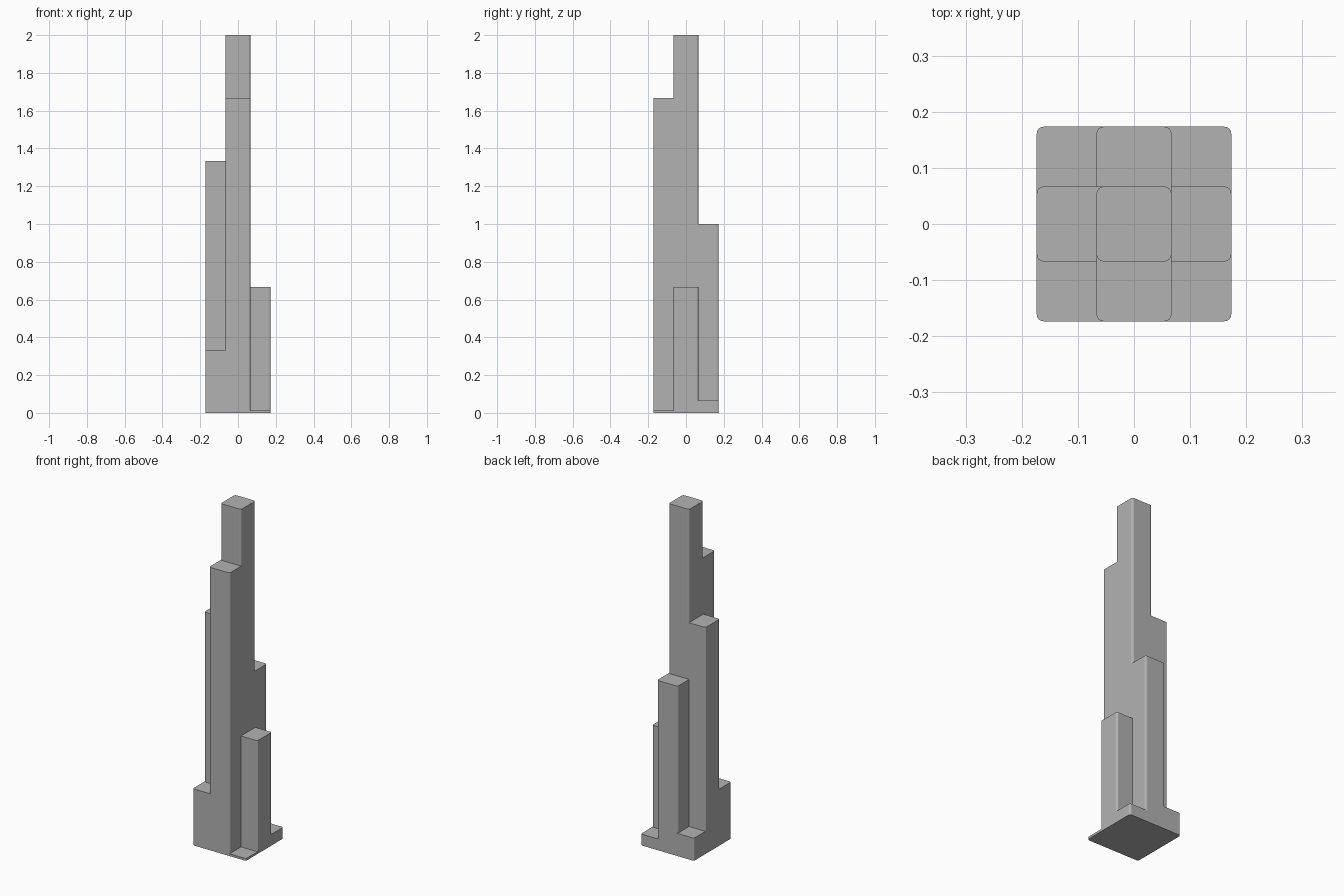
import bpy
import bmesh

cube = bpy.data.objects.get("Cube")
if cube:
    bpy.data.objects.remove(cube, do_unlink=True)

# One plain grey for the whole tower cluster
grey = bpy.data.materials.new("plain grey")
grey.use_nodes = True
colour = (0.45, 0.45, 0.45, 1)
grey.diffuse_color = colour
grey.node_tree.nodes["Principled BSDF"].inputs["Base Color"].default_value = colour

UNIT = 2 / 30       # height of one storey
WIDTH = 2 * UNIT    # side of each column
PITCH = 1.6 * UNIT  # columns overlap their neighbours
RADIUS = 0.012      # rounding of the vertical edges


def column(name, col, row, storeys):
    """Square column standing on the ground, with rounded vertical edges."""
    height = storeys * UNIT
    bm = bmesh.new()
    bmesh.ops.create_cube(bm, size=1)
    bmesh.ops.scale(bm, vec=(WIDTH, WIDTH, height), verts=bm.verts)
    bmesh.ops.translate(bm, vec=(0, 0, height / 2), verts=bm.verts)
    upright = [e for e in bm.edges
               if abs(e.verts[0].co.z - e.verts[1].co.z) > height / 2]
    bmesh.ops.bevel(bm, geom=upright, offset=RADIUS, segments=4,
                    profile=0.5, affect='EDGES')
    mesh = bpy.data.meshes.new(name)
    bm.to_mesh(mesh)
    bm.free()
    mesh.materials.append(grey)
    obj = bpy.data.objects.new(name, mesh)
    obj.location = (col * PITCH, row * PITCH, 0)
    bpy.context.collection.objects.link(obj)


# Storeys of each column, rows from front to back, columns from -x to +x
layout = {
    "front": (5, 25, 0.2),
    "middle": (20, 30, 10),
    "back": (2, 15, 1),
}
sides = ("right", "centre", "left")
for row, (row_name, storeys) in enumerate(layout.items()):
    for col, side in enumerate(sides):
        column(f"{row_name}_{side}_column", col - 1, row - 1, storeys[col])
